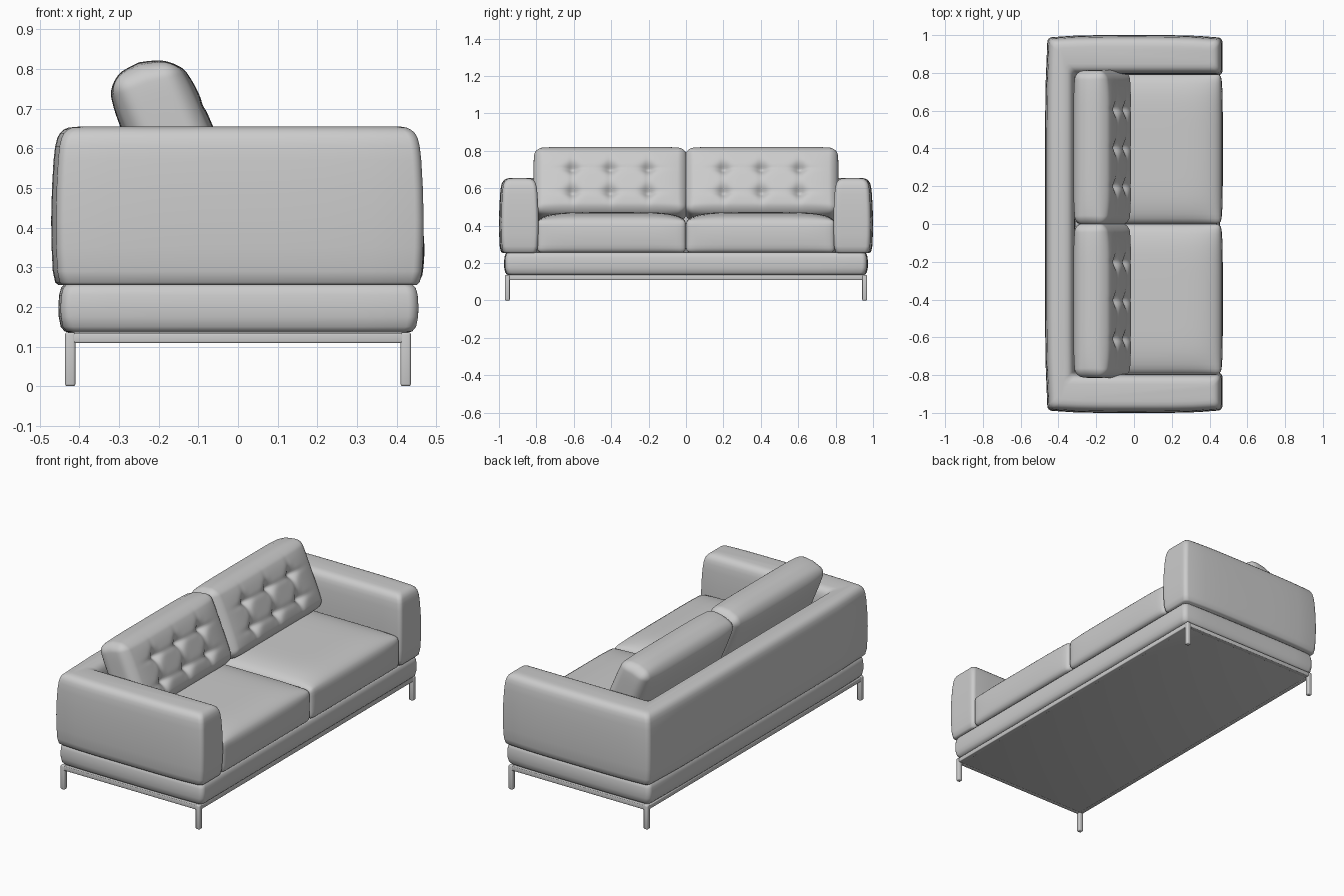
import bpy, bmesh, math
from mathutils import Vector, Matrix

cube = bpy.data.objects.get("Cube")
if cube:
    bpy.data.objects.remove(cube)

fabric = bpy.data.materials.new("light_grey")
fabric.use_nodes = True
GREY = (0.6, 0.6, 0.6, 1)
fabric.diffuse_color = GREY
fabric.node_tree.nodes["Principled BSDF"].inputs["Base Color"].default_value = GREY


def finish(bm, name, angle=50):
    bmesh.ops.recalc_face_normals(bm, faces=bm.faces)
    mesh = bpy.data.meshes.new(name)
    bm.to_mesh(mesh)
    bm.free()
    obj = bpy.data.objects.new(name, mesh)
    bpy.context.collection.objects.link(obj)
    mesh.materials.append(fabric)
    bpy.ops.object.select_all(action="DESELECT")
    bpy.context.view_layer.objects.active = obj
    obj.select_set(True)
    bpy.ops.object.shade_smooth_by_angle(angle=math.radians(angle))
    return obj


def outline(corners, inset, radius, steps=6):
    """Inset a counter-clockwise right-angled outline and round its corners."""
    pts = [Vector(c) for c in corners]
    moved = []
    for i, p in enumerate(pts):
        a = (p - pts[i - 1]).normalized()
        b = (pts[(i + 1) % len(pts)] - p).normalized()
        moved.append(p + inset * Vector((-a.y - b.y, a.x + b.x)))
    result = []
    for i, p in enumerate(moved):
        following = moved[(i + 1) % len(moved)]
        e1 = (moved[i - 1] - p).normalized()
        e2 = (following - p).normalized()
        centre = p + radius * (e1 + e2)
        for k in range(steps + 1):
            t = math.pi / 2 * k / steps
            result.append(centre - radius * (math.cos(t) * e2 + math.sin(t) * e1))
        # Extra points along the straight run to the next corner
        start, end = p + radius * e2, following - radius * e2
        result += [start.lerp(end, k / 8) for k in range(1, 8)]
    return result


def loft(name, corners, layers, radius, bow):
    """Stack inset copies of an outline, swelling the outer sides by bow."""
    bm = bmesh.new()
    rings = []
    for z, inset in layers:
        ring = []
        for p in outline(corners, inset, radius):
            x, y = p
            if abs(y) > 0.9:
                y += math.copysign(bow * (1 - (p.x / 0.47) ** 4), y)
            if x < -0.4:
                x -= bow * (1 - p.y ** 6)
            ring.append(bm.verts.new((x, y, z)))
        rings.append(ring)
    n = len(rings[0])
    for low, high in zip(rings, rings[1:]):
        for i in range(n):
            j = (i + 1) % n
            bm.faces.new((low[i], low[j], high[j], high[i]))
    bm.faces.new(rings[0][::-1])
    bm.faces.new(rings[-1])
    return finish(bm, name)


def cushion(name, half, radius, shape, matrix, cuts):
    """Rounded box with dense edges; shape(p, u) puffs it, u is p over half."""
    bm = bmesh.new()
    half = Vector(half)
    for axis in range(3):
        a, b = (axis + 1) % 3, (axis + 2) % 3
        na, nb = cuts[a], cuts[b]
        for side in (-1, 1):
            grid = []
            for i in range(na + 1):
                row = []
                for j in range(nb + 1):
                    p = Vector((0, 0, 0))
                    p[axis] = side * half[axis]
                    p[a] = half[a] * math.sin((i / na - 0.5) * math.pi)
                    p[b] = half[b] * math.sin((j / nb - 0.5) * math.pi)
                    core = Vector([max(radius - h, min(h - radius, c))
                                   for c, h in zip(p, half)])
                    p = core + radius * (p - core).normalized()
                    u = Vector([c / h for c, h in zip(p, half)])
                    row.append(bm.verts.new(matrix @ shape(p, u)))
                grid.append(row)
            for i in range(na):
                for j in range(nb):
                    bm.faces.new((grid[i][j], grid[i + 1][j],
                                  grid[i + 1][j + 1], grid[i][j + 1]))
    bmesh.ops.remove_doubles(bm, verts=bm.verts, dist=0.0002)
    return finish(bm, name, 70)


def box(name, lo, hi, bevel=0.004):
    lo, hi = Vector(lo), Vector(hi)
    bm = bmesh.new()
    bmesh.ops.create_cube(bm, size=1, matrix=Matrix.Translation((lo + hi) / 2)
                          @ Matrix.Diagonal((*(hi - lo), 1)))
    bmesh.ops.bevel(bm, geom=bm.edges[:], offset=bevel, segments=3,
                    profile=0.5, affect="EDGES")
    return finish(bm, name)


# Plinth under the upholstery
plinth = [(-0.445, -0.965), (0.455, -0.965), (0.455, 0.965), (-0.445, 0.965)]
loft("base", plinth, [(0.135, 0.03), (0.138, 0.016), (0.15, 0.006), (0.175, 0.001),
                      (0.2, 0), (0.23, 0.002), (0.248, 0.007), (0.257, 0.016)],
     0.025, 0.008)

# Arms and back form one U-shaped shell
shell = [(-0.456, -0.985), (0.468, -0.985), (0.468, -0.788), (-0.31, -0.788),
         (-0.31, 0.788), (0.468, 0.788), (0.468, 0.985), (-0.456, 0.985)]
loft("arms_and_back", shell,
     [(0.255, 0.018), (0.262, 0.01), (0.29, 0.004), (0.35, 0.001), (0.42, 0),
      (0.5, 0.002), (0.57, 0.006), (0.605, 0.01), (0.625, 0.015), (0.638, 0.022),
      (0.647, 0.032), (0.652, 0.043), (0.655, 0.06)], 0.022, 0.015)


# Seat shape: crowned top and gently swollen front
def puff_seat(p, u):
    q = p.copy()
    if u.z > 0:
        q.z += 0.04 * u.z * (1 - u.x ** 6) * (1 - u.y ** 6)
    q.x += 0.01 * u.x * (1 - u.z ** 2) * (1 - u.y ** 6)
    return q


# Back cushion: local x is thickness, z runs up the leaning face
BUTTONS = [(y, z) for y in (-0.203, 0, 0.203) for z in (-0.09, 0.05)]


def puff_back(p, u):
    q = p.copy()
    q.x += 0.022 * u.x * (1 - u.y ** 6) * (1 - u.z ** 4)
    q.y += 0.01 * u.y * (1 - u.x ** 4) * (1 - u.z ** 6)
    q.z += 0.012 * u.z * (1 - u.x ** 2) * (1 - u.y ** 6)
    if u.z > 0:
        q.z -= 0.02 * u.z * max(u.x, 0)
    if u.x > 0.3:
        dent = 0
        for by, bz in BUTTONS:
            dy, dz = p.y - by, p.z - bz
            dent += 0.024 * math.exp(-(dy * dy + dz * dz) / 0.0012)
            dent += 0.007 * math.exp(-(dy / 0.015) ** 2 - (dz / 0.07) ** 2)
            dent += 0.007 * math.exp(-(dz / 0.015) ** 2 - (dy / 0.08) ** 2)
        q.x -= dent * u.x
    return q


lean = Matrix.Rotation(math.radians(-23), 4, "Y")
for side, label in ((-1, "right"), (1, "left")):
    cushion(label + "_seat_cushion", (0.385, 0.398, 0.0885), 0.026, puff_seat,
            Matrix.Translation((0.075, side * 0.398, 0.3435)), (24, 24, 12))
    cushion(label + "_back_cushion", (0.086, 0.401, 0.195), 0.04, puff_back,
            lean @ Matrix.Translation((0.09, side * 0.404, 0.642)), (16, 110, 60))

# Metal frame, dust panel and legs
box("dust_panel", (-0.42, -0.95, 0.11), (0.42, 0.95, 0.133))
for s, label in ((-1, "back"), (1, "front")):
    box(label + "_rail", (s * 0.423 - 0.012, -0.965, 0.109),
        (s * 0.423 + 0.012, 0.965, 0.134))
    for t, end in ((-1, "right"), (1, "left")):
        box(f"{label}_{end}_leg", (s * 0.423 - 0.013, t * 0.955 - 0.013, 0),
            (s * 0.423 + 0.013, t * 0.955 + 0.013, 0.136), 0.006)
for t, end in ((-1, "right"), (1, "left")):
    box(end + "_end_rail", (-0.42, t * 0.955 - 0.012, 0.109),
        (0.42, t * 0.955 + 0.012, 0.134))
